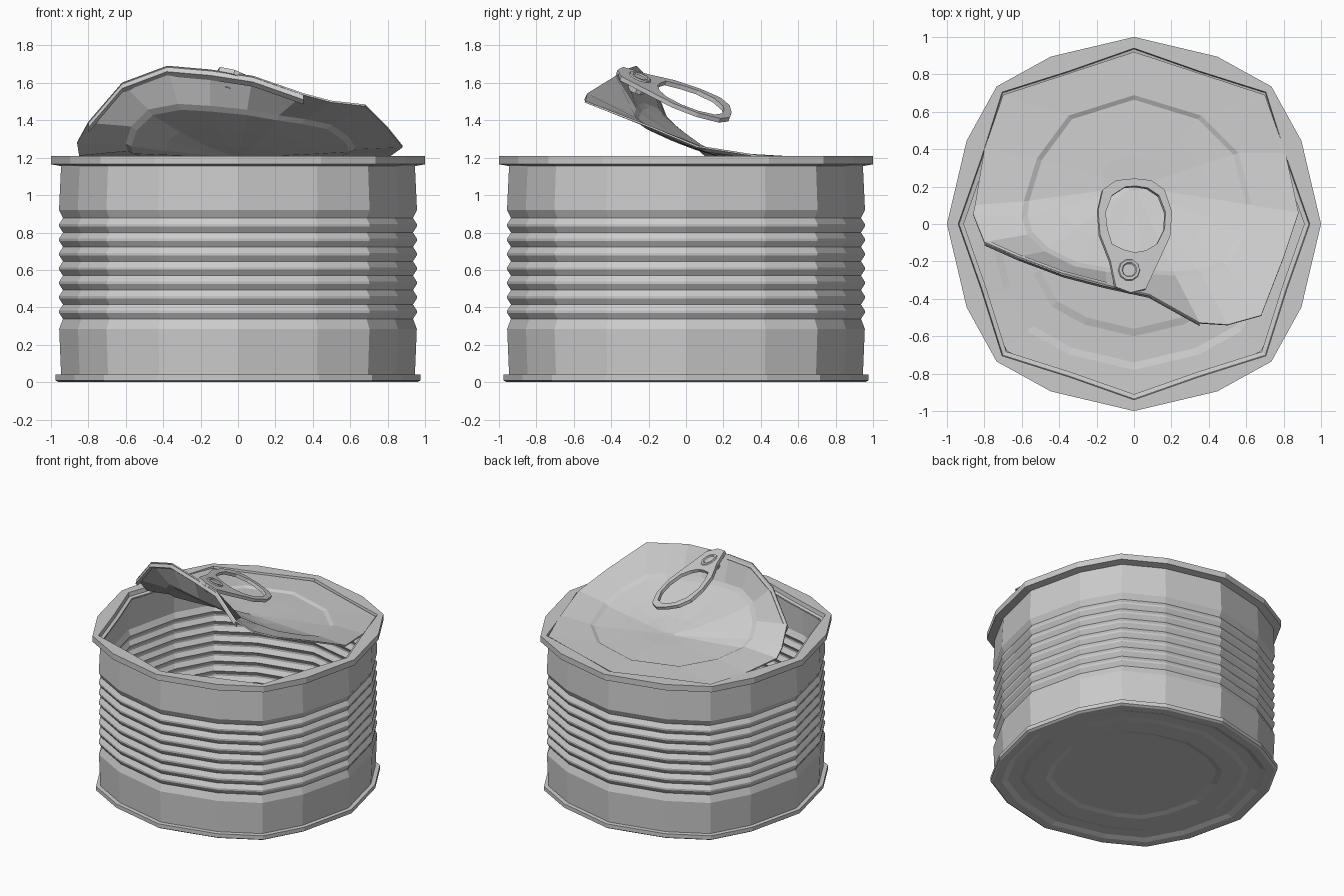
import bpy, bmesh, math
from mathutils import Vector

if "Cube" in bpy.data.objects:
    bpy.data.objects.remove(bpy.data.objects["Cube"])


def make(name, rings, caps=(), closed=False):
    """Loft equal-length closed rings; cap chosen ring indices."""
    bm = bmesh.new()
    vs = [[bm.verts.new(p) for p in r] for r in rings]
    n = len(vs[0])
    pairs = list(zip(vs, vs[1:])) + ([(vs[-1], vs[0])] if closed else [])
    for a, b in pairs:
        for i in range(n):
            j = (i + 1) % n
            bm.faces.new((a[i], a[j], b[j], b[i]))
    for c in caps:
        bm.faces.new(vs[c])
    bmesh.ops.recalc_face_normals(bm, faces=bm.faces)
    me = bpy.data.meshes.new(name)
    bm.to_mesh(me)
    bm.free()
    ob = bpy.data.objects.new(name, me)
    bpy.context.collection.objects.link(ob)
    return ob


def thicken(ob, t):
    m = ob.modifiers.new("thickness", 'SOLIDIFY')
    m.thickness = t
    m.offset = 0


# Uneven 16-sided outline of the can; chord=1 flattens it to an octagon
QUARTER = [(1, 0), (.895, .445), (.735, .735), (.445, .895)]
OCT = [(1, 0), (.87, .37), (.75, .75), (.37, .87)]


def can_ring(r, z, chord=0):
    out = []
    for q in range(4):
        for a, b in zip(QUARTER, OCT):
            x = a[0] + (b[0] - a[0]) * chord
            y = a[1] + (b[1] - a[1]) * chord
            for _ in range(q):
                x, y = -y, x
            out.append((x * r, y * r, z))
    return out


# Corrugated wall: grooves between peaks
ribs = []
for i in range(8):
    z = .338 + i * .077
    ribs.append((.936, z))
    if i < 7:
        ribs += [(.956, z + .032), (.956, z + .045)]

outer = [(.56, .018), (.6, .008), (.74, .008), (.78, .014), (.86, .014), (.9, 0), (.96, 0),
         (.976, .01), (.976, .04), (.946, .042), (.956, .285)] + ribs + \
        [(.957, .92), (.946, 1.155), (1, 1.165), (1, 1.21)]
inner = [(.935, 1.15), (.943, .92)] + [(r - .014, z) for r, z in reversed(ribs)] + \
        [(.942, .285), (.93, .045), (.78, .04), (.74, .03), (.6, .03), (.56, .04)]
rings = [can_ring(r, z) for r, z in outer]
rings += [can_ring(.94, 1.21, 1), can_ring(.935, 1.18, 1), can_ring(.91, 1.175, 1), can_ring(.91, 1.165, 1)]
rings += [can_ring(r, z) for r, z in inner]
make("can_body", rings, caps=(0, -1))

# Peeled lid: torn outer edge and the pressed circle inside it
edge = [(0, .92, 1.195), (-.7, .69, 1.195), (-.8, .4, 1.205), (-.85, .1, 1.215), (-.86, .05, 1.28),
        (-.8, -.1, 1.39), (-.62, -.18, 1.6), (-.38, -.27, 1.69), (-.15, -.33, 1.67), (.08, -.38, 1.635),
        (.35, -.53, 1.54), (.5, -.54, 1.5), (.68, -.49, 1.48), (.8, -.18, 1.36), (.88, .06, 1.26),
        (.81, .38, 1.21), (.7, .69, 1.195)]
circle = [(0, .69, 1.2), (-.35, .58, 1.2), (-.52, .35, 1.215), (-.59, .12, 1.24), (-.6, .03, 1.28),
          (-.57, -.06, 1.37), (-.48, -.15, 1.46), (-.32, -.23, 1.49), (-.15, -.26, 1.48), (.05, -.27, 1.46),
          (.22, -.28, 1.43), (.36, -.27, 1.41), (.5, -.23, 1.38), (.6, -.06, 1.31), (.63, .1, 1.25),
          (.56, .38, 1.21), (.36, .58, 1.2)]
CENTRE = Vector((0, .2, 1.215))


def shrink(s, drop):
    out = []
    for p in circle:
        d = Vector(p) - CENTRE
        out.append((d.x * s, CENTRE.y + d.y * s, CENTRE.z + d.z * s ** 1.35 - drop))
    return out


lid = make("peeled_lid", [edge, circle, shrink(.95, .012), shrink(.65, .01), shrink(.35, .008),
                          shrink(.05, .008)], caps=(-1,))
thicken(lid, .01)

# Folded lip along the raised front edge of the lid
lip_top = edge[5:11]
lip = [[(x, y + dy, z + dz) for dy, dz in ((0, 0), (-.015, -.03), (.015, -.055), (.02, -.03))]
       for x, y, z in lip_top]
make("lid_lip", lip, caps=(0, -1))


# Ring-pull tab, lying on a plane tilted in both directions
def on_tab(x, y, h=0):
    return (x + .32 * h, y + .34 * h, 1.518 - .34 * x - .36 * y + h)


tab_out = [(0, .24), (-.1, .23), (-.17, .18), (-.195, .07), (-.185, -.06), (-.13, -.2),
           (-.1, -.34), (-.02, -.37), (.06, -.35), (.13, -.2), (.19, -.07), (.2, .06), (.16, .18), (.09, .23)]
tab_hole = [(.005, .2), (-.05, .195), (-.12, .15), (-.155, .06), (-.145, -.03), (-.12, -.11),
            (-.06, -.14), (0, -.155), (.06, -.145), (.12, -.11), (.16, -.03), (.165, .06), (.13, .15), (.07, .19)]
T = .011
make("pull_tab", [[on_tab(x, y, h) for x, y in pts] for pts, h in
                  ((tab_out, -T), (tab_out, T), (tab_hole, T), (tab_hole, -T))], closed=True)


# Rivet through the tab, with a raised collar
def disc(r, h):
    return [on_tab(-.03 + r * math.cos(a), -.25 + r * math.sin(a), h)
            for a in (math.tau * i / 10 for i in range(10))]


make("rivet", [disc(.045, -.06), disc(.045, 0), disc(.06, .008), disc(.055, .018), disc(.04, .018),
               disc(.035, .012)], caps=(0, -1))
